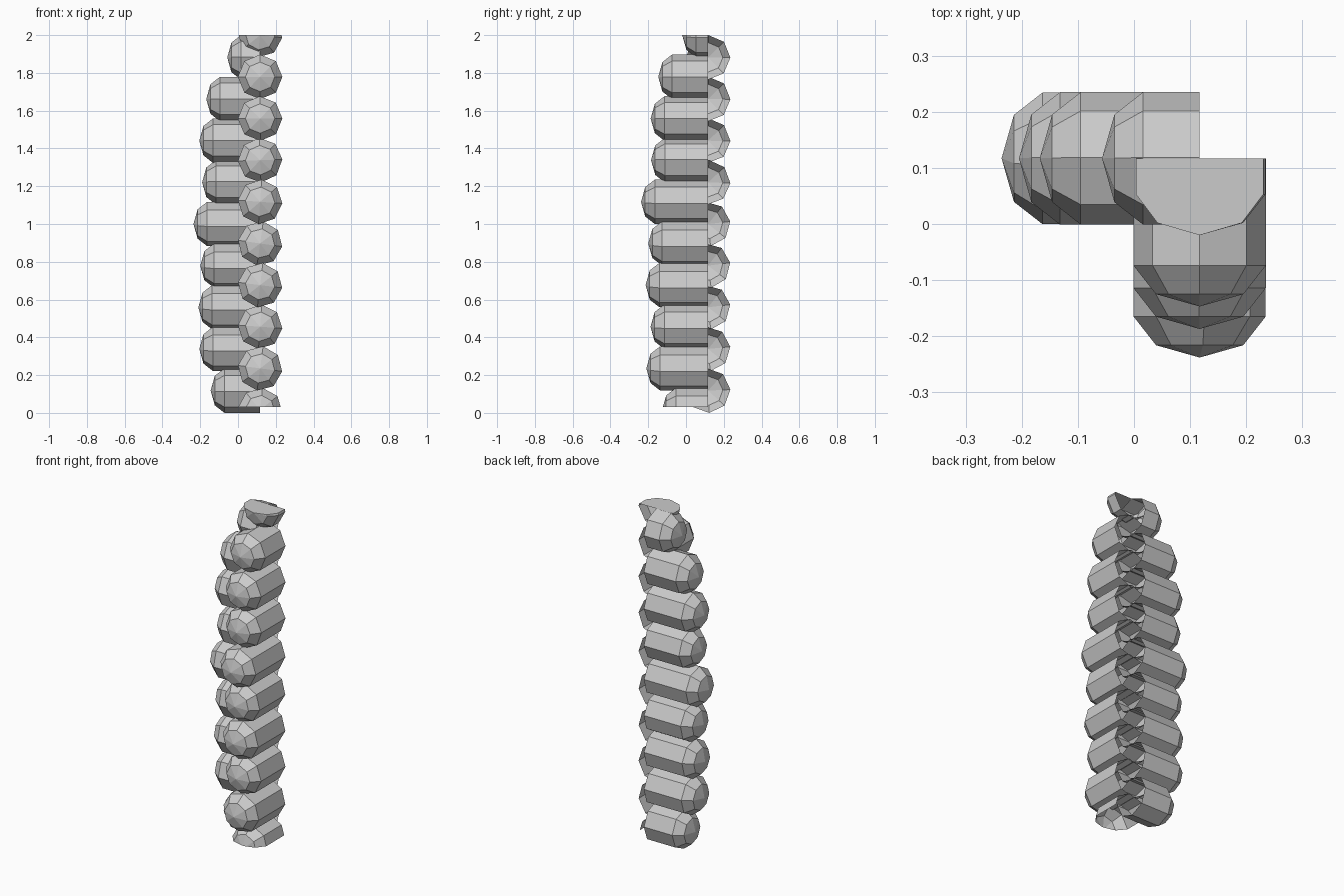
import bpy
import bmesh
import random
from math import cos, sin, pi, radians
from mathutils import Matrix, Vector

random.seed(4)
if "Cube" in bpy.data.objects:
    bpy.data.objects.remove(bpy.data.objects["Cube"], do_unlink=True)

wood = bpy.data.materials.new("grey_wood")
wood.use_nodes = True
GREY = (0.6, 0.6, 0.6, 1)
wood.diffuse_color = GREY
wood.node_tree.nodes["Principled BSDF"].inputs["Base Color"].default_value = GREY

RADIUS = 0.118
CORNER = 0.117   # both log stacks meet on this line
STEP = 0.2205


def clip(bm, z, direction, cap):
    """Cut away everything beyond height z, with an optional flat cap."""
    geom = bm.verts[:] + bm.edges[:] + bm.faces[:]
    cut = bmesh.ops.bisect_plane(bm, geom=geom, plane_co=(0, 0, z),
                                 plane_no=(0, 0, direction), clear_outer=True)
    if cap:
        rim = [v for v in cut["geom_cut"] if isinstance(v, bmesh.types.BMVert)]
        if len(rim) > 2:
            mid = sum((v.co for v in rim), Vector()) / len(rim)
            front = [v for v in rim]
            front.sort(key=lambda v: (v.co - mid).to_2d().angle_signed(Vector((1, 0))))
            face = bm.faces.new(front)
            face.normal_update()
            if face.normal.z * direction < 0:
                face.normal_flip()


def log(name, z, tip, along_x, low=None, high=None, cap=False):
    """Eight-sided log, open at the corner, with a faceted dome at its tip."""
    bm = bmesh.new()
    twist = radians(random.uniform(-9, 3))
    # rings run from the open inner end to the dome, along -y
    rings = []
    for y, r in ((CORNER, RADIUS), (tip + 0.073, RADIUS), (tip + 0.022, 0.078)):
        rings.append([bm.verts.new((r * cos(twist + i * pi / 4), y,
                                    r * sin(twist + i * pi / 4))) for i in range(8)])
    point = bm.verts.new((0, tip, 0))
    for i in range(8):
        j = (i + 1) % 8
        for a, b in zip(rings, rings[1:]):
            bm.faces.new((a[i], a[j], b[j], b[i]))
        bm.faces.new((rings[-1][i], rings[-1][j], point))
    place = Matrix.Translation((CORNER, 0, z))
    if along_x:
        place = Matrix.Translation((0, CORNER, z)) @ Matrix.Rotation(-pi / 2, 4, "Z")
    bmesh.ops.transform(bm, matrix=place, verts=bm.verts)
    bm.normal_update()
    # the dome tip must face outwards
    outward = Vector((-1, 0, 0)) if along_x else Vector((0, -1, 0))
    if sum(f.normal.dot(outward) for f in bm.faces) < 0:
        bmesh.ops.reverse_faces(bm, faces=bm.faces)
    if low is not None:
        clip(bm, low, -1, False)
    if high is not None:
        clip(bm, high, 1, cap)
    mesh = bpy.data.meshes.new(name)
    bm.to_mesh(mesh)
    bm.free()
    mesh.materials.append(wood)
    bpy.context.collection.objects.link(bpy.data.objects.new(name, mesh))


# logs pointing forward; the lowest and highest are sawn level
front_tips = (-0.127, -0.21, -0.188, -0.214, -0.2, -0.238, -0.185, -0.187, -0.147, -0.02)
for n, tip in enumerate(front_tips):
    log(f"front_log_{n + 1}", 0.015 + n * STEP, tip, False,
        low=0.03 if n == 0 else None,
        high=2.0 if n == 9 else None, cap=True)

# logs pointing sideways, stacked between the forward ones
side_tips = (-0.145, -0.205, -0.21, -0.2, -0.236, -0.19, -0.205, -0.168, -0.057)
for n, tip in enumerate(side_tips):
    log(f"side_log_{n + 1}", 0.118 + n * STEP, tip, True,
        high=2.0 if n == 8 else None)
